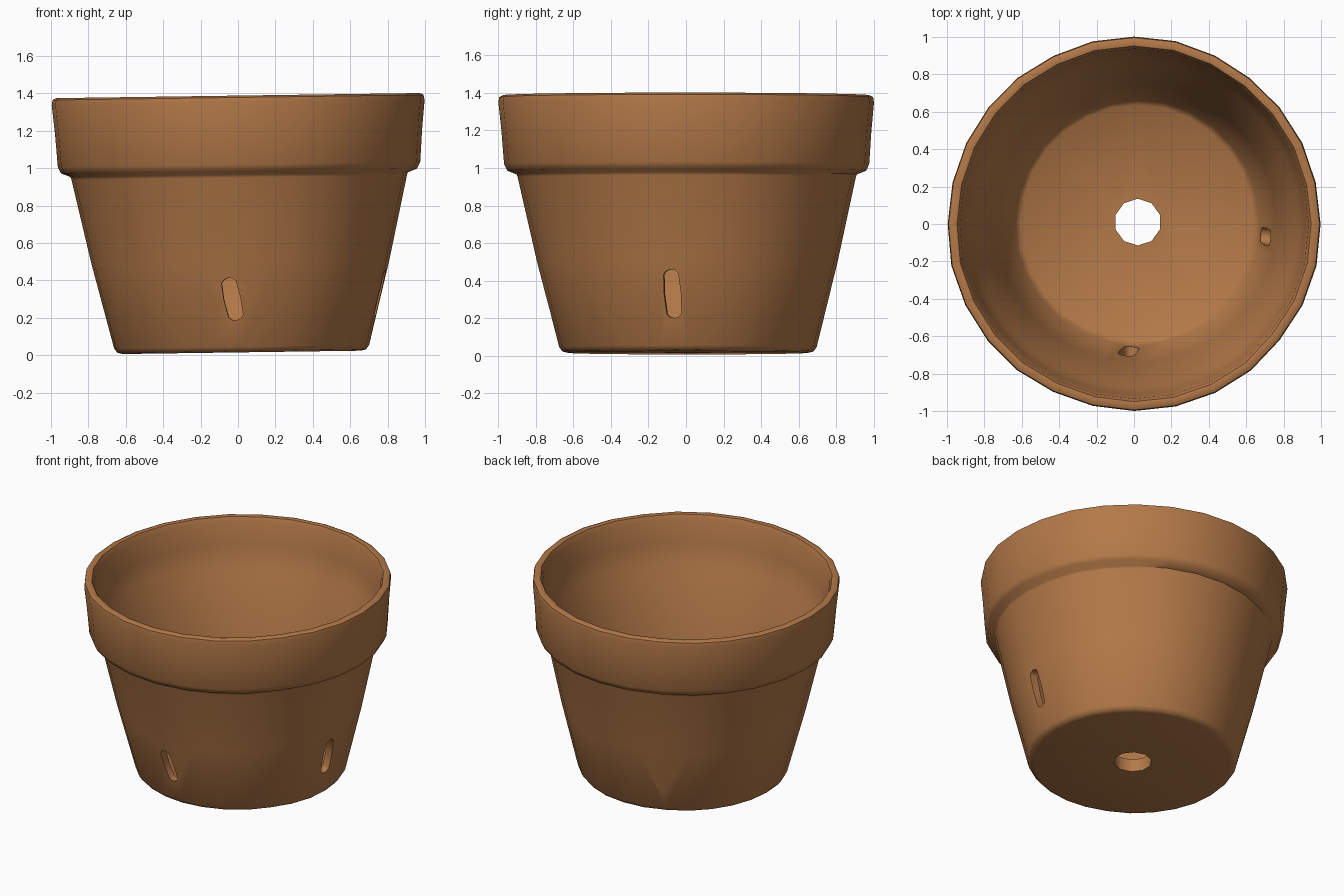
import bpy, bmesh, math, random
from mathutils import Matrix, Vector

old = bpy.data.objects.get("Cube")
if old:
    bpy.data.objects.remove(old, do_unlink=True)

random.seed(4)
SIDES = 28

# Terracotta clay
clay = bpy.data.materials.new("terracotta")
clay.use_nodes = True
clay.diffuse_color = (0.45, 0.19, 0.065, 1)
clay.node_tree.nodes["Principled BSDF"].inputs["Base Color"].default_value = clay.diffuse_color


def make_object(name, bm):
    bmesh.ops.recalc_face_normals(bm, faces=bm.faces)
    mesh = bpy.data.meshes.new(name)
    bm.to_mesh(mesh)
    bm.free()
    obj = bpy.data.objects.new(name, mesh)
    bpy.context.collection.objects.link(obj)
    mesh.materials.append(clay)
    return obj


def revolve(name, profile):
    """Lathe (radius, height) points into a closed, slightly uneven solid."""
    bm = bmesh.new()
    wobble = [random.uniform(-0.005, 0.003) for _ in range(SIDES)]
    rings = []
    for r, z in profile:
        ring = []
        for i in range(SIDES):
            a = 2 * math.pi * i / SIDES
            x = (r + wobble[i]) * math.cos(a) + 0.02 * (1 - z / 1.4)
            y = (r + wobble[i]) * math.sin(a) + 0.01 * (1 - z / 1.4)
            ring.append(bm.verts.new((x, y, z + 0.014 * x)))
        rings.append(ring)
    for low, high in zip(rings, rings[1:]):
        for i in range(SIDES):
            j = (i + 1) % SIDES
            bm.faces.new((low[i], low[j], high[j], high[i]))
    bm.faces.new(rings[0])
    bm.faces.new(rings[-1])
    return make_object(name, bm)


def cut(target, cutter):
    mod = target.modifiers.new("cut", 'BOOLEAN')
    mod.operation = 'DIFFERENCE'
    mod.solver = 'EXACT'
    mod.object = cutter
    bpy.context.view_layer.objects.active = target
    bpy.ops.object.modifier_apply(modifier=mod.name)
    bpy.data.objects.remove(cutter, do_unlink=True)


def slot_cutter(x, y, z, height, tilt, width=0.09):
    """Rounded slot running radially through the wall."""
    bm = bmesh.new()
    bmesh.ops.create_cone(bm, cap_ends=True, segments=12, radius1=width / 2,
                          radius2=width / 2, depth=0.4)
    bmesh.ops.rotate(bm, verts=bm.verts, matrix=Matrix.Rotation(math.pi / 2, 3, 'X'))
    for v in bm.verts:
        v.co.z += math.copysign((height - width) / 2, v.co.z) if abs(v.co.z) > 1e-4 else 0
    turn = Matrix.Rotation(math.atan2(y, x) + math.pi / 2, 4, 'Z')
    bm.transform(Matrix.Translation(Vector((x, y, z))) @ turn @ Matrix.Rotation(tilt, 4, 'Y'))
    obj = make_object("slot_cutter", bm)
    obj.hide_render = True
    return obj


# Pot wall: outside from the base up, over the rim, then down the inside
pot = revolve("flower_pot", [
    (0.64, 0.015), (0.668, 0.022), (0.685, 0.045), (0.80, 0.5), (0.90, 0.95),
    (0.905, 0.965), (0.955, 0.985), (0.972, 1.02), (0.985, 1.2), (1.0, 1.35),
    (0.995, 1.378), (0.975, 1.388), (0.95, 1.383), (0.935, 1.35),
    (0.915, 1.2), (0.885, 1.06), (0.85, 0.99), (0.75, 0.55), (0.655, 0.13), (0.625, 0.105)])

# Drain hole in the floor
bm = bmesh.new()
bmesh.ops.create_cone(bm, cap_ends=True, segments=10, radius1=0.125, radius2=0.125, depth=0.5)
bmesh.ops.translate(bm, verts=bm.verts, vec=(0.02, 0.01, 0.08))
cut(pot, make_object("drain_cutter", bm))

# Three drain slots around the wall
for slot in [(-0.03, -0.72, 0.3, 0.23, -0.2),
             (0.74, -0.07, 0.33, 0.26, -0.06),
             (-0.27, 0.69, 0.3, 0.23, -0.2)]:
    cut(pot, slot_cutter(*slot))

# Soft shading with crisp cut edges
bpy.ops.object.select_all(action='DESELECT')
pot.select_set(True)
bpy.context.view_layer.objects.active = pot
bpy.ops.object.shade_smooth_by_angle(angle=math.radians(50))
